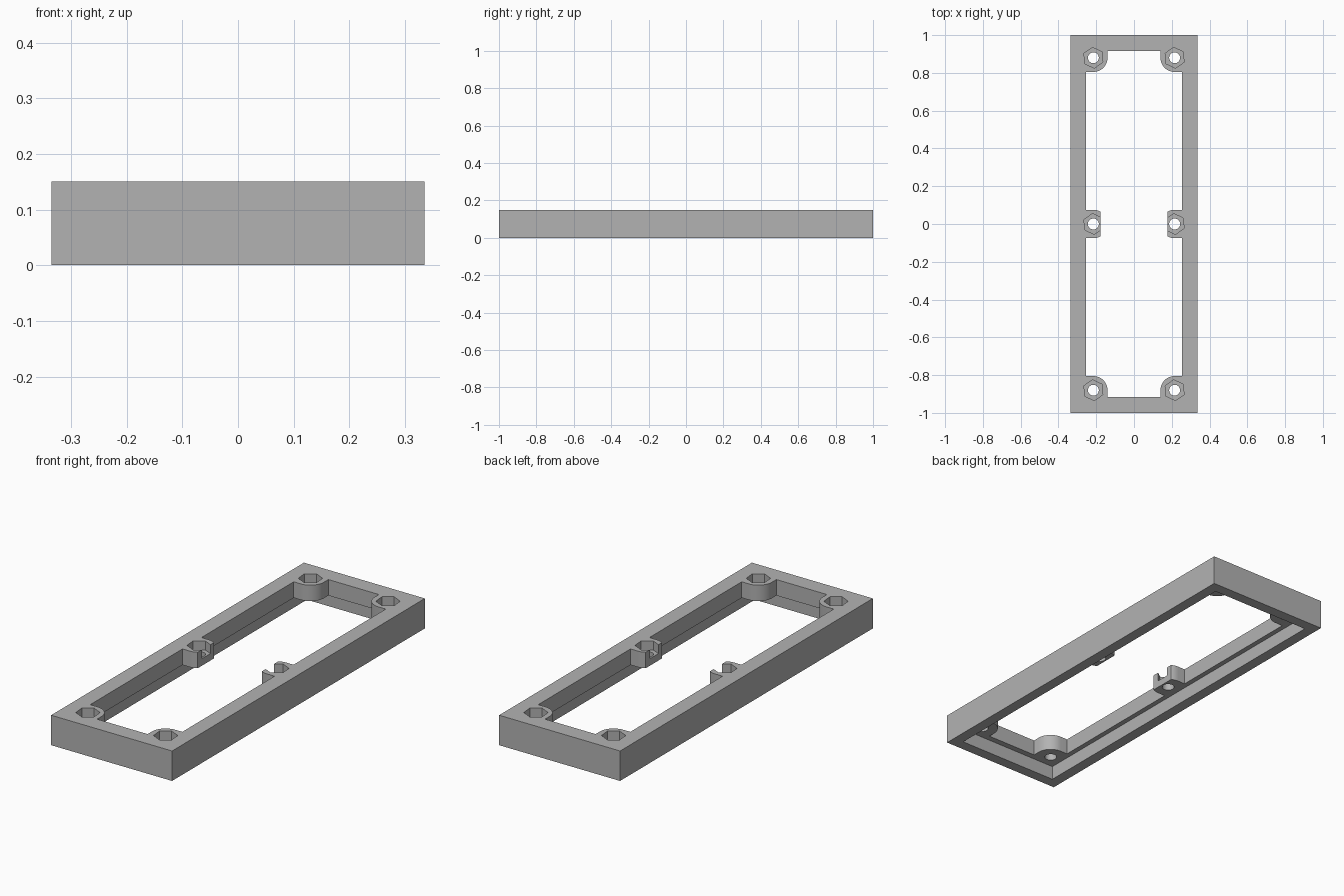
import bpy, bmesh, math

cube = bpy.data.objects.get("Cube")
if cube:
    bpy.data.objects.remove(cube, do_unlink=True)

W, L, H = 0.335, 1.0, 0.15        # outer half width, half length, height
WIN_X, WIN_Y = 0.255, 0.915       # window half size
LEDGE_Z = 0.07                    # underside of the ledge and bosses
POCKET_Z = 0.105                  # floor of the nut pockets
BOSS_X, BOSS_Y, BOSS_R = 0.215, 0.88, 0.075
MID_FLAT = 0.178                  # flat inner face of the middle bosses
NUT_R, NUT_TURN, BOLT_R = 0.055, 35, 0.029

grey = bpy.data.materials.new("plain grey")
grey.use_nodes = True
grey.diffuse_color = (0.45, 0.45, 0.45, 1)
grey.node_tree.nodes["Principled BSDF"].inputs["Base Color"].default_value = (0.45, 0.45, 0.45, 1)


def prism(name, outline, z0, z1):
    """Closed solid made by extruding a flat outline upward."""
    bm = bmesh.new()
    face = bm.faces.new([bm.verts.new((x, y, z0)) for x, y in outline])
    side = bmesh.ops.extrude_face_region(bm, geom=[face])["geom"]
    for v in side:
        if isinstance(v, bmesh.types.BMVert):
            v.co.z = z1
    bmesh.ops.recalc_face_normals(bm, faces=bm.faces)
    mesh = bpy.data.meshes.new(name)
    bm.to_mesh(mesh)
    bm.free()
    mesh.materials.append(grey)
    ob = bpy.data.objects.new(name, mesh)
    bpy.context.collection.objects.link(ob)
    return ob


def rect(x, y):
    return [(x, y), (-x, y), (-x, -y), (x, -y)]


def ring(cx, cy, r, n, turn=0):
    angles = [math.radians(turn) + math.tau * i / n for i in range(n)]
    return [(cx + r * math.cos(a), cy + r * math.sin(a)) for a in angles]


def arc(cx, cy, start, end, n=12):
    angles = [math.radians(start + (end - start) * i / n) for i in range(n + 1)]
    return [(cx + BOSS_R * math.cos(a), cy + BOSS_R * math.sin(a)) for a in angles]


# One quarter of the window edge, going around the bosses
flat_angle = math.degrees(math.acos((MID_FLAT - BOSS_X) / BOSS_R))
quarter = arc(BOSS_X, 0, flat_angle, 90, 6) + [(WIN_X, BOSS_R), (WIN_X, BOSS_Y - BOSS_R)]
quarter += arc(BOSS_X, BOSS_Y, 270, 180) + [(BOSS_X - BOSS_R, WIN_Y)]
half = quarter + [(-x, y) for x, y in reversed(quarter)]
window = half + [(x, -y) for x, y in reversed(half)]

# Frame block and the shapes cut out of it
frame = prism("mounting_frame", rect(W, L), 0, H)
cutters = [
    prism("recess_cutter", rect(W - 0.055, L - 0.055), -0.1, LEDGE_Z),
    prism("window_cutter", window, -0.2, H + 0.1),
]
for sx in (-1, 1):
    for y in (-BOSS_Y, 0, BOSS_Y):
        x = sx * BOSS_X
        cutters.append(prism("nut_pocket_cutter", ring(x, y, NUT_R, 6, NUT_TURN), POCKET_Z, H + 0.05))
        cutters.append(prism("bolt_hole_cutter", ring(x, y, BOLT_R, 24), -0.05, H + 0.02))

for c in cutters:
    c.hide_render = True
    mod = frame.modifiers.new("cut", "BOOLEAN")
    mod.operation = "DIFFERENCE"
    mod.solver = "EXACT"
    mod.object = c

# Bake the cuts and remove the helpers
bpy.context.view_layer.update()
done = bpy.data.meshes.new_from_object(frame.evaluated_get(bpy.context.evaluated_depsgraph_get()))
frame.modifiers.clear()
frame.data = done
for c in cutters:
    bpy.data.objects.remove(c, do_unlink=True)

bpy.ops.object.select_all(action="DESELECT")
frame.select_set(True)
bpy.context.view_layer.objects.active = frame
bpy.ops.object.shade_smooth_by_angle(angle=math.radians(30))
